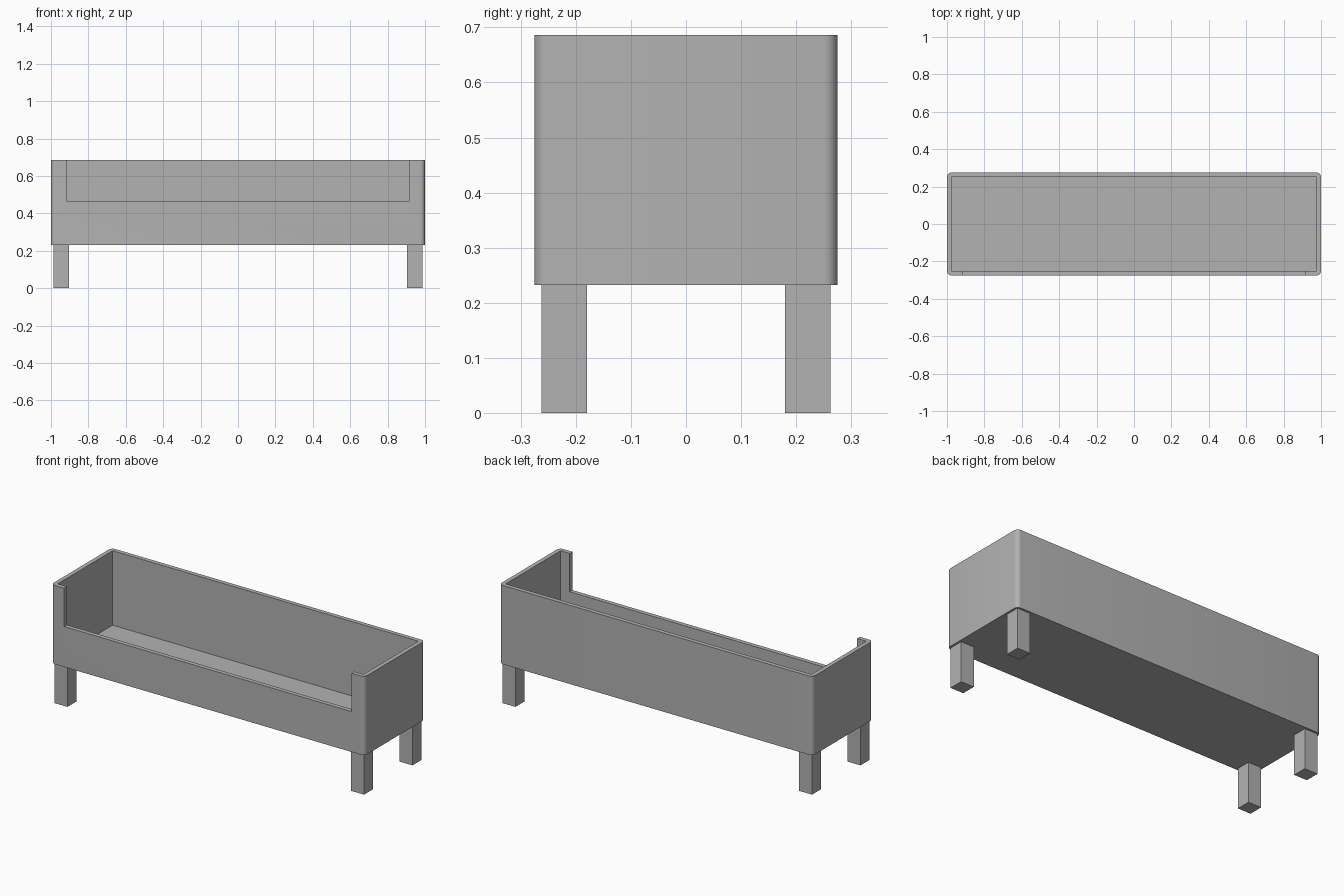
import bpy
import bmesh
from mathutils import Matrix, Vector

cube = bpy.data.objects.get("Cube")
if cube:
    bpy.data.objects.remove(cube, do_unlink=True)

GREY = (0.448, 0.448, 0.448, 1.0)
grey = bpy.data.materials.new("plain grey")
grey.use_nodes = True
grey.diffuse_color = GREY
grey.node_tree.nodes["Principled BSDF"].inputs["Base Color"].default_value = GREY


def box(name, low, high, corner=0.0):
    """Box between two corners, with optionally rounded upright edges."""
    low, high = Vector(low), Vector(high)
    bm = bmesh.new()
    matrix = Matrix.Translation((low + high) / 2) @ Matrix.Diagonal((*(high - low), 1))
    bmesh.ops.create_cube(bm, size=1, matrix=matrix)
    if corner:
        upright = [e for e in bm.edges
                   if abs(e.verts[0].co.z - e.verts[1].co.z) > 0.01]
        bmesh.ops.bevel(bm, geom=upright, offset=corner, segments=6,
                        profile=0.5, affect='EDGES')
    mesh = bpy.data.meshes.new(name)
    bm.to_mesh(mesh)
    bm.free()
    mesh.materials.append(grey)
    obj = bpy.data.objects.new(name, mesh)
    bpy.context.collection.objects.link(obj)
    return obj


def cut(target, cutter):
    """Subtract the cutter and remove it."""
    cutter.hide_render = True
    mod = target.modifiers.new("cut", 'BOOLEAN')
    mod.operation = 'DIFFERENCE'
    mod.solver = 'EXACT'
    mod.object = cutter
    bpy.context.view_layer.objects.active = target
    bpy.ops.object.modifier_apply(modifier=mod.name)
    bpy.data.objects.remove(cutter, do_unlink=True)


X, Y = 1.0, 0.275          # half length and half depth
BASE, TOP = 0.232, 0.686   # bottom and rim of the body
WALL = 0.025

# Body: rounded tray with a lowered front
body = box("body", (-X, -Y, BASE), (X, Y, TOP), corner=WALL)
cut(body, box("cavity", (WALL - X, WALL - Y, BASE + WALL), (X - WALL, Y - WALL, 1)))
cut(body, box("front_opening", (-0.917, -0.4, 0.465), (0.917, -0.2, 1)))

bpy.ops.object.select_all(action='DESELECT')
body.select_set(True)
bpy.context.view_layer.objects.active = body
bpy.ops.object.shade_smooth_by_angle()

# Legs: one square post near each corner
LEG, INSET = 0.083, 0.0125
for side, sx in (("left", 1), ("right", -1)):
    for end, sy in (("front", -1), ("back", 1)):
        cx = sx * (X - INSET - LEG / 2)
        cy = sy * (Y - INSET - LEG / 2)
        box(f"{end}_{side}_leg", (cx - LEG / 2, cy - LEG / 2, 0),
            (cx + LEG / 2, cy + LEG / 2, BASE))
